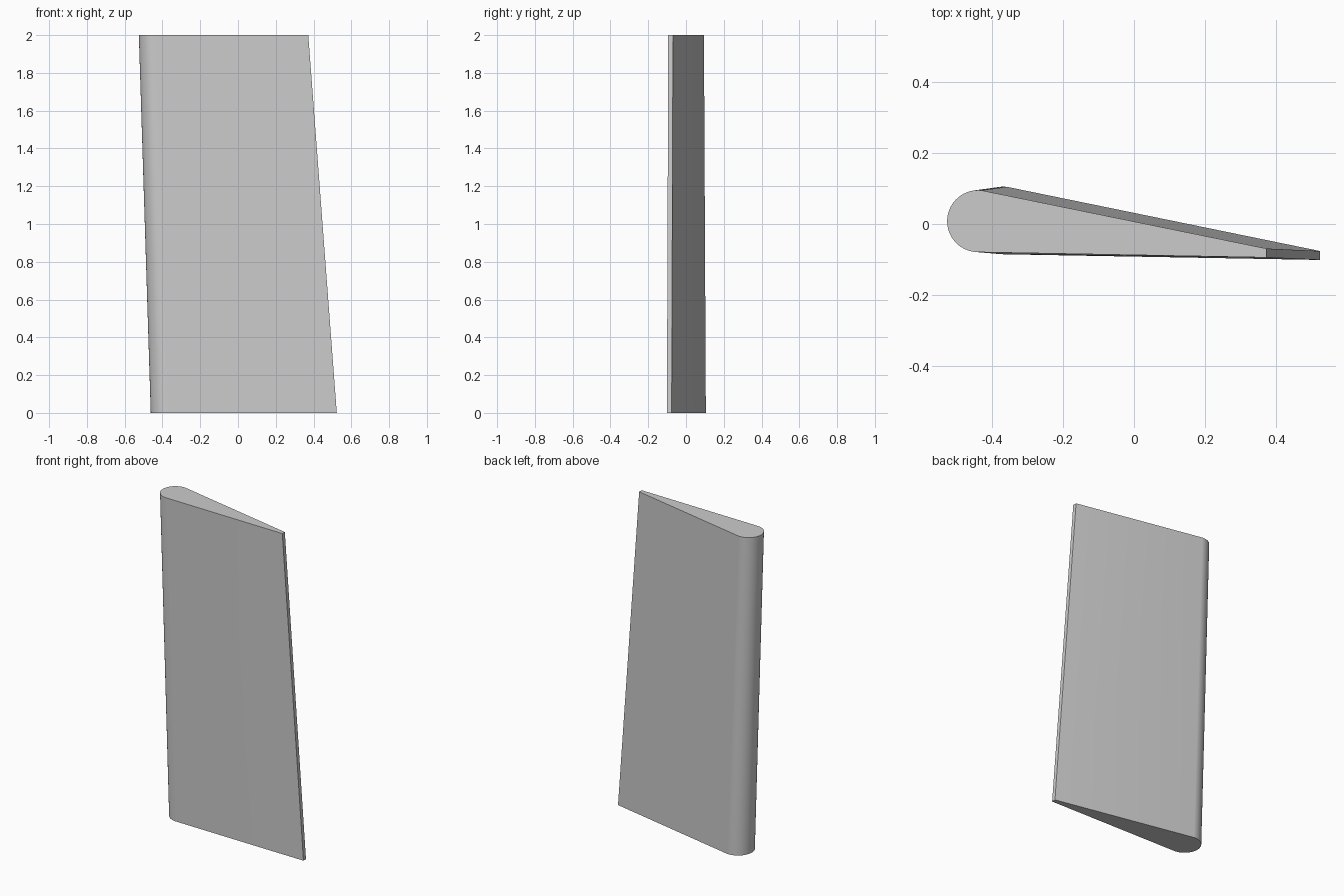
import bpy, bmesh, math

cube = bpy.data.objects.get("Cube")
if cube:
    bpy.data.objects.remove(cube, do_unlink=True)

NOSE_SEGMENTS = 32


def section(bm, z, nose_x, nose_y, radius, tail_x, tail_low, tail_high):
    """One horizontal slice: rounded nose, straight sides, blunt tail."""
    points = [(tail_x, tail_high)]
    for i in range(NOSE_SEGMENTS + 1):
        angle = math.radians(84 + 185 * i / NOSE_SEGMENTS)
        points.append((nose_x + radius * math.cos(angle),
                       nose_y + radius * math.sin(angle)))
    points.append((tail_x, tail_low))
    return [bm.verts.new((x, y, z)) for x, y in points]


# Tapered blade lofted from the wide root to the narrow tip
bm = bmesh.new()
root = section(bm, 0, -0.367, 0.010, 0.095, 0.523, -0.101, -0.076)
tip = section(bm, 2, -0.438, 0.008, 0.087, 0.372, -0.094, -0.069)
count = len(root)
for i in range(count):
    j = (i + 1) % count
    bm.faces.new((root[i], root[j], tip[j], tip[i]))
bm.faces.new(root)
bm.faces.new(tip)
bmesh.ops.recalc_face_normals(bm, faces=bm.faces)

mesh = bpy.data.meshes.new("tapered_blade")
bm.to_mesh(mesh)
bm.free()
blade = bpy.data.objects.new("tapered_blade", mesh)
bpy.context.collection.objects.link(blade)

# Plain grey finish
grey = bpy.data.materials.new("light_grey")
grey.use_nodes = True
grey.diffuse_color = (0.6, 0.6, 0.6, 1)
grey.node_tree.nodes["Principled BSDF"].inputs["Base Color"].default_value = (0.6, 0.6, 0.6, 1)
mesh.materials.append(grey)

# Smooth nose with crisp tail and end edges
bpy.ops.object.select_all(action="DESELECT")
blade.select_set(True)
bpy.context.view_layer.objects.active = blade
bpy.ops.object.shade_smooth_by_angle(angle=math.radians(30))
